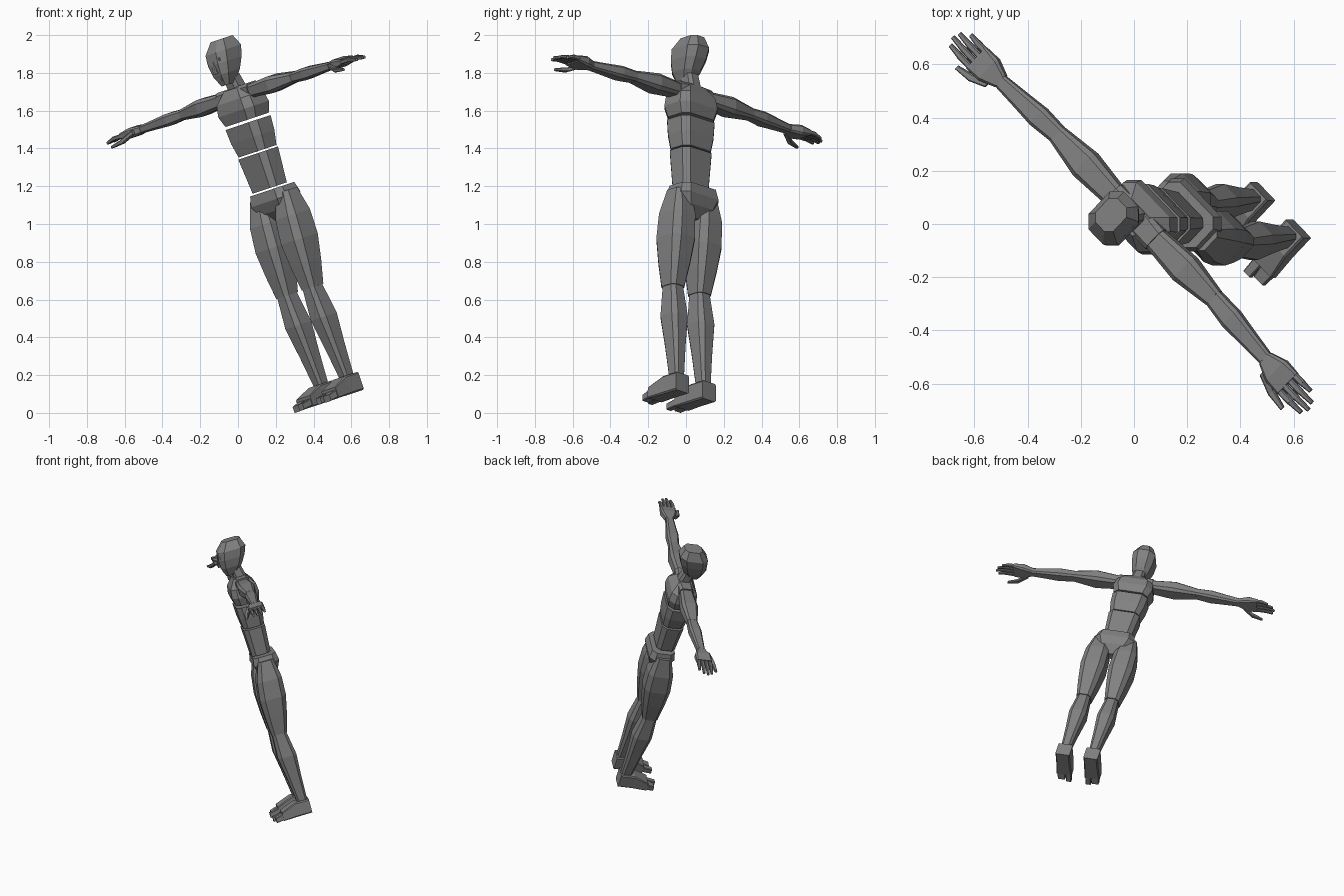
import bpy
import bmesh
from mathutils import Matrix, Vector

cube = bpy.data.objects.get("Cube")
if cube:
    bpy.data.objects.remove(cube, do_unlink=True)

grey = bpy.data.materials.new("mannequin grey")
grey.use_nodes = True
colour = (.22, .22, .22, 1)
grey.diffuse_color = colour
grey.node_tree.nodes["Principled BSDF"].inputs["Base Color"].default_value = colour

# Leaning, turned body frame: side, back and up axes, starting between the soles
side = Vector((.673, -.705, .226)).normalized()
up = Vector((-.3, -.012, .953))
up = (up - side * up.dot(side)).normalized()
back = up.cross(side)
pose = Matrix((side, back, up)).transposed().to_4x4()
pose.translation = Vector((.53, .013, .078))

# The two directions across each lengthwise axis
ACROSS = {"x": (Vector((0, 1, 0)), Vector((0, 0, 1))),
          "y": (Vector((1, 0, 0)), Vector((0, 0, 1))),
          "z": (Vector((1, 0, 0)), Vector((0, 1, 0)))}


def loft(name, axis, start, end, widths, ratio=1, end_ratio=None, bevel=.4, mirror=1):
    """Skin evenly spaced bevelled rectangles of the given half widths."""
    across, through = ACROSS[axis]
    start, end = Vector(start), Vector(end)
    end_ratio = end_ratio or ratio
    bm = bmesh.new()
    rings = []
    for index, width in enumerate(widths):
        step = index / (len(widths) - 1)
        centre = start.lerp(end, step)
        depth = width * (ratio + (end_ratio - ratio) * step)
        cut = bevel * min(width, depth)
        ring = []
        for a, b in ((1, 1), (-1, 1), (-1, -1), (1, -1)):
            corner = [(a * width, b * (depth - cut)), (a * (width - cut), b * depth)]
            if a != b:
                corner.reverse()
            for u, v in corner:
                point = centre + across * u + through * v
                point.x *= mirror
                ring.append(bm.verts.new(pose @ point))
        rings.append(ring)
    for lower, upper in zip(rings, rings[1:]):
        for i in range(len(lower)):
            bm.faces.new((lower[i - 1], lower[i], upper[i], upper[i - 1]))
    bm.faces.new(rings[0])
    bm.faces.new(rings[-1])
    bmesh.ops.recalc_face_normals(bm, faces=bm.faces)
    mesh = bpy.data.meshes.new(name)
    bm.to_mesh(mesh)
    bm.free()
    mesh.materials.append(grey)
    bpy.context.collection.objects.link(bpy.data.objects.new(name, mesh))


# Head and face
loft("head", "z", (0, -.04, 1.76), (0, .02, 2), (.03, .06, .075, .08, .05), ratio=1.25, bevel=.5)
loft("nose", "z", (0, -.085, 1.83), (0, -.09, 1.9), (.016, .009), ratio=2, end_ratio=1.3)
loft("brow", "z", (0, -.085, 1.89), (0, -.085, 1.91), (.05, .05), ratio=.2)
loft("mouth", "z", (0, -.075, 1.79), (0, -.08, 1.81), (.02, .02), ratio=.8)
loft("neck", "z", (0, .02, 1.7), (0, 0, 1.8), (.045, .04))

# Torso blocks, parted by narrow gaps
loft("chest", "z", (0, .01, 1.55), (0, .01, 1.73), (.12, .14, .13, .07), ratio=.7)
loft("ribs", "z", (0, .01, 1.375), (0, .01, 1.535), (.105, .12, .125), ratio=.7)
loft("abdomen", "z", (0, .01, 1.17), (0, .01, 1.365), (.095, .11), ratio=.7)
loft("pelvis", "z", (0, .025, .99), (0, .025, 1.16), (.04, .11, .14, .125), ratio=.65)

# Joints of the left side; the right side mirrors them
hip, knee, ankle = (.1, .02, 1.13), (.1, -.02, .6), (.1, .01, .1)
heel, instep, ball = (.1, .055, .05), (.1, -.045, .05), (.1, -.15, .03)
collar, shoulder = (.03, .015, 1.7), (.12, .01, 1.69)
elbow, wrist, knuckles = (.437, .013, 1.685), (.74, -.005, 1.68), (.87, -.01, 1.68)
thumb_root, thumb_joint, thumb_end = (.77, -.05, 1.68), (.84, -.085, 1.65), (.91, -.1, 1.64)
fingers = {"index": .11, "middle": .125, "ring": .115, "little": .08}

for label, mirror in (("left", 1), ("right", -1)):
    def limb(name, *shape, **options):
        loft(label + "_" + name, *shape, mirror=mirror, **options)

    # Leg
    limb("thigh", "z", hip, knee, (.05, .08, .085, .07, .05), ratio=1.1)
    limb("shin", "z", knee, ankle, (.045, .06, .045, .033), ratio=1.1)

    # Foot: square heel, sloping instep, big toe and a block of small toes
    limb("heel", "y", heel, instep, (.05, .05), bevel=.15)
    limb("instep", "y", instep, ball, (.05, .055), end_ratio=.55, bevel=.15)
    limb("big_toe", "y", (.07, -.148, .025), (.07, -.215, .016), (.02, .018), bevel=.2)
    limb("small_toes", "y", (.12, -.148, .025), (.12, -.2, .015), (.03, .025), ratio=.7, bevel=.2)

    # Arm
    limb("shoulder", "x", collar, shoulder, (.05, .05), ratio=.7, end_ratio=.9)
    limb("upper_arm", "x", shoulder, elbow, (.045, .058, .036), ratio=.8)
    limb("forearm", "x", elbow, wrist, (.035, .042, .034, .027), ratio=.8)

    # Hand with a drooping thumb and four two-part fingers
    limb("palm", "x", wrist, knuckles, (.03, .055, .055), ratio=.7, end_ratio=.3)
    limb("thumb_base", "x", thumb_root, thumb_joint, (.015, .016), ratio=.8)
    limb("thumb_tip", "x", thumb_joint, thumb_end, (.015, .009), ratio=.8)
    for index, (finger, length) in enumerate(fingers.items()):
        root = Vector(knuckles) + Vector((0, .028 * (index - 1.5), 0))
        middle = root + Vector((length / 2, 0, 0))
        tip = root + Vector((length, 0, -.012))
        limb(finger + "_finger_base", "x", root, middle, (.012, .012))
        limb(finger + "_finger_tip", "x", middle, tip, (.011, .008))
